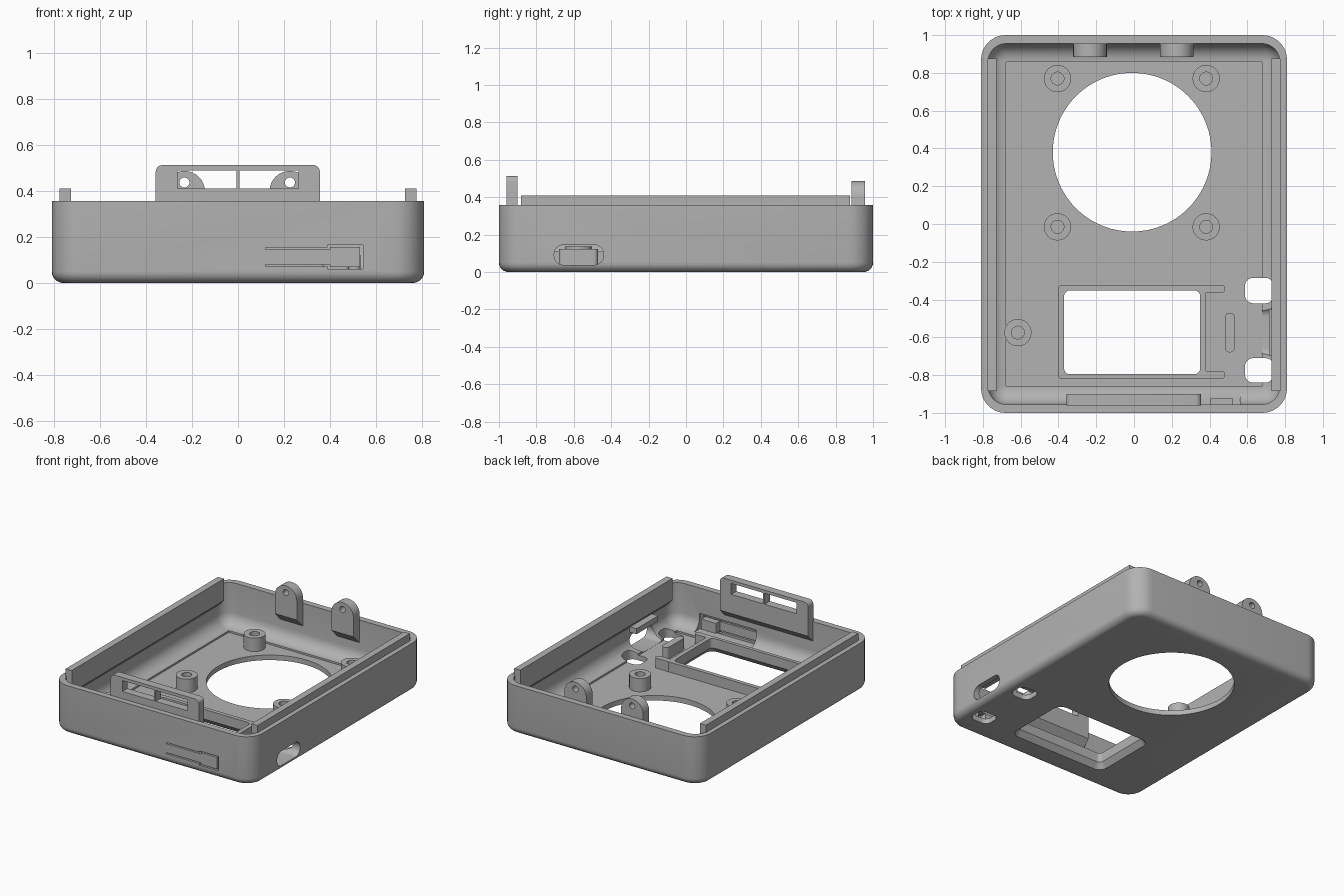
import bpy, bmesh, math
from mathutils import Vector

if "Cube" in bpy.data.objects:
    bpy.data.objects.remove(bpy.data.objects["Cube"])

grey = bpy.data.materials.new("plain grey")
grey.use_nodes = True
grey.diffuse_color = (0.45, 0.45, 0.45, 1)
grey.node_tree.nodes["Principled BSDF"].inputs["Base Color"].default_value = grey.diffuse_color


def rrect(x0, x1, y0, y1, top, bottom=None, seg=8):
    """Rounded rectangle outline with separate top and bottom radii."""
    bottom = top if bottom is None else bottom
    pts = []
    for k, (sx, sy) in enumerate(((1, 1), (-1, 1), (-1, -1), (1, -1))):
        r = top if sy > 0 else bottom
        cx = x1 - r if sx > 0 else x0 + r
        cy = y1 - r if sy > 0 else y0 + r
        for i in range(seg + 1 if r else 1):
            a = math.radians(90) * (k + i / seg)
            pts.append((cx + r * math.cos(a), cy + r * math.sin(a)))
    return pts


def circle(cx, cy, r, n=32):
    return [(cx + r * math.cos(math.tau * i / n), cy + r * math.sin(math.tau * i / n)) for i in range(n)]


def loft(name, rings):
    """Skin matching rings into a closed solid."""
    bm = bmesh.new()
    loops = [[bm.verts.new(p) for p in ring] for ring in rings]
    n = len(loops[0])
    for a, b in zip(loops, loops[1:]):
        for i in range(n):
            j = (i + 1) % n
            bm.faces.new((a[i], a[j], b[j], b[i]))
    bm.faces.new(loops[0])
    bm.faces.new(loops[-1])
    bmesh.ops.recalc_face_normals(bm, faces=bm.faces)
    mesh = bpy.data.meshes.new(name)
    bm.to_mesh(mesh)
    bm.free()
    mesh.materials.append(grey)
    obj = bpy.data.objects.new(name, mesh)
    bpy.context.collection.objects.link(obj)
    return obj


PLACE = {"x": lambda u, v, w: Vector((w, u, v)),
         "y": lambda u, v, w: Vector((u, w, v)),
         "z": lambda u, v, w: Vector((u, v, w))}


def prism(name, pts, axis, a, b):
    return loft(name, [[PLACE[axis](u, v, w) for u, v in pts] for w in (a, b)])


def box(name, x0, x1, y0, y1, z0, z1):
    return prism(name, rrect(x0, x1, y0, y1, 0), "z", z0, z1)


def cut(obj, *cutters):
    for c in cutters:
        c.hide_render = True
        c.hide_viewport = True
        c.display_type = "WIRE"
        m = obj.modifiers.new("cut", "BOOLEAN")
        m.operation, m.solver, m.object = "DIFFERENCE", "EXACT", c


parts = []

# Tray shell: outer fillet, rim, inner fillet, recessed floor
W, L, RIM = 0.81, 1.0, 0.357


def level(hx, hy, r, z):
    return [(x, y, z) for x, y in rrect(-hx, hx, -hy, hy, r)]


rings = []
for i in range(7):
    a = math.radians(15 * i)
    d = 0.05 * (1 - math.sin(a))
    rings.append(level(W - d, L - d, 0.13 - d, 0.05 * (1 - math.cos(a))))
rings.append(level(W, L, 0.13, RIM))
rings.append(level(0.772, 0.955, 0.095, RIM))
for i in range(7):
    a = math.radians(15 * i)
    d = 0.09 * (1 - math.cos(a))
    rings.append(level(0.772 - d, 0.955 - d, 0.095 - d, 0.14 - 0.09 * math.sin(a)))
rings.append(level(0.677, 0.86, 0.004, 0.05))
rings.append(level(0.677, 0.86, 0.004, 0.037))
shell = loft("tray_shell", rings)
parts.append(shell)

# Window opening flares outward below the floor
flare = []
for grow, z in ((0.04, -0.01), (0.0, 0.04), (0.0, 0.3)):
    flare.append([(x, y, z) for x, y in
                  rrect(-0.37 - grow, 0.35 + grow, -0.795 - grow, -0.352 + grow, 0.03 + grow)])
window = loft("window_cutter", flare)
cut(shell, window, prism("round_opening_cutter", circle(-0.01, 0.38, 0.42, 96), "z", -0.1, 0.3))

# Floor openings and side port
for y0, y1 in ((-0.42, -0.285), (-0.84, -0.71)):
    cut(shell, prism("floor_opening_cutter", rrect(0.587, 0.74, y0, y1, 0.045), "z", -0.1, 0.25))
cut(shell, prism("side_port_cutter", rrect(-0.705, -0.44, 0.038, 0.145, 0.05), "x", 0.6, 0.9))

# Flexible latch in the front wall: inner pocket and thin slots
cut(shell, box("latch_pocket_cutter", 0.10, 0.56, -0.972, -0.85, 0.056, 0.172))
slots = [(0.12, 0.40, 0.146, 0.155), (0.12, 0.40, 0.072, 0.081),
         (0.39, 0.40, 0.150, 0.164), (0.39, 0.40, 0.060, 0.076),
         (0.39, 0.543, 0.156, 0.165), (0.39, 0.543, 0.060, 0.069),
         (0.530, 0.543, 0.060, 0.165)]
for x0, x1, z0, z1 in slots:
    cut(shell, box("latch_slot_cutter", x0, x1, -1.05, -0.95, z0, z1))
parts.append(box("latch_button", 0.405, 0.525, -0.974, -0.925, 0.075, 0.15))

# Display frame with two arms toward the port
frame = prism("display_frame", rrect(-0.40, 0.382, -0.82, -0.322, 0.02), "z", 0.03, 0.11)
cut(frame, window)
parts.append(frame)
for y0, y1 in ((-0.82, -0.778), (-0.365, -0.322)):
    parts.append(prism("frame_arm", rrect(0.36, 0.482, y0, y1, 0.018), "z", 0.03, 0.11))
parts.append(prism("board_stop", rrect(0.481, 0.533, -0.68, -0.47, 0.025), "z", 0.03, 0.122))
parts.append(box("port_ledge", 0.715, 0.78, -0.70, -0.45, 0.17, 0.21))

# Screw bosses with blind holes
for x, y in ((-0.405, 0.77), (0.382, 0.77), (-0.405, -0.015), (0.382, -0.015), (-0.615, -0.575)):
    boss = prism("screw_boss", circle(x, y, 0.072), "z", 0.03, 0.135)
    cut(boss, prism("boss_hole_cutter", circle(x, y, 0.034), "z", 0.045, 0.2))
    parts.append(boss)

# Side rails rising above the rim, sloped underneath
for name, s in (("left_rail", 1), ("right_rail", -1)):
    profile = [(s * 0.727, 0.41), (s * 0.776, 0.41), (s * 0.776, 0.20), (s * 0.727, 0.25)]
    parts.append(prism(name, profile, "y", -0.883, 0.877))

# Front plate with two windows and a sloped foot
plate = prism("front_plate", rrect(-0.358, 0.356, 0.27, 0.513, 0.03, 0), "y", -0.96, -0.9)
for x0, x1 in ((-0.264, -0.006), (0.006, 0.264)):
    cut(plate, box("plate_window_cutter", x0, x1, -1.1, -0.8, 0.41, 0.49))
parts.append(plate)
parts.append(prism("plate_foot", [(-0.96, 0.27), (-0.9, 0.27), (-0.96, 0.21)], "x", -0.358, 0.356))

# Rear hinge tabs with pin holes and sloped feet
for x in (-0.233, 0.226):
    tab = prism("hinge_tab", rrect(x - 0.089, x + 0.089, 0.26, 0.487, 0.088, 0), "y", 0.885, 0.956)
    cut(tab, prism("pin_hole_cutter", circle(x, 0.437, 0.022, 20), "y", 0.8, 1.05))
    parts.append(tab)
    parts.append(prism("tab_foot", [(0.956, 0.26), (0.885, 0.26), (0.956, 0.19)], "x", x - 0.089, x + 0.089))

# Smooth curved surfaces, keep edges sharp
bpy.context.view_layer.update()
deps = bpy.context.evaluated_depsgraph_get()
for obj in parts:
    if obj.modifiers:
        baked = bpy.data.meshes.new_from_object(obj.evaluated_get(deps))
        obj.modifiers.clear()
        obj.data = baked
for obj in bpy.context.selected_objects:
    obj.select_set(False)
for obj in parts:
    obj.select_set(True)
bpy.context.view_layer.objects.active = shell
bpy.ops.object.shade_smooth_by_angle(angle=math.radians(30))

# Cutters are no longer needed
for obj in list(bpy.data.objects):
    if "_cutter" in obj.name:
        bpy.data.objects.remove(obj)
